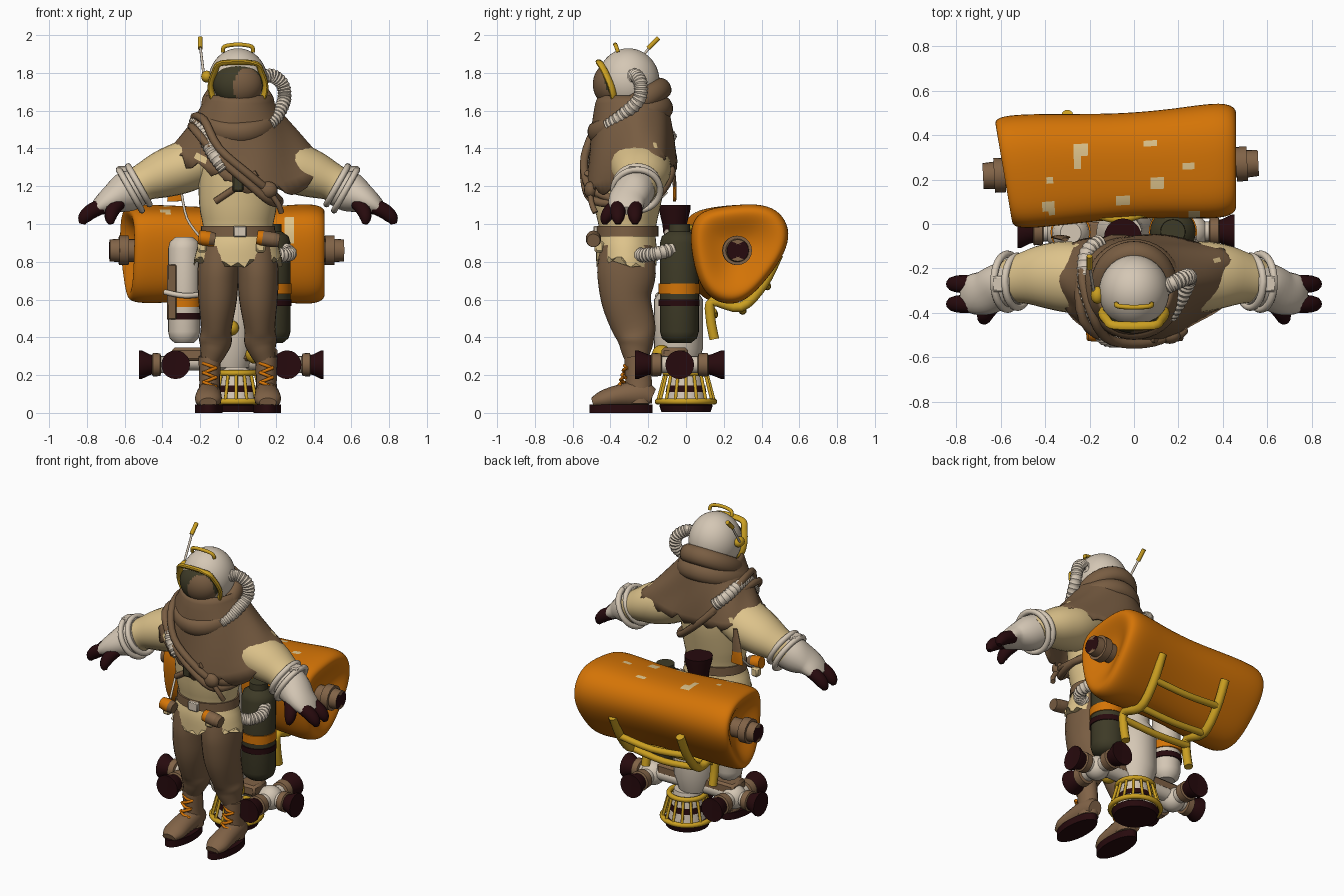
import bpy, bmesh, math, random
from mathutils import Vector, Matrix

random.seed(4)
if "Cube" in bpy.data.objects:
    bpy.data.objects.remove(bpy.data.objects["Cube"])


def material(name, *rgb):
    m = bpy.data.materials.new(name)
    m.use_nodes = True
    m.diffuse_color = (*rgb, 1)
    m.node_tree.nodes["Principled BSDF"].inputs["Base Color"].default_value = (*rgb, 1)
    return m


ORANGE = material("orange canvas", .66, .175, .002)
BROWN = material("brown cloth", .19, .11, .055)
TAN = material("tan leather", .22, .125, .063)
CREAM = material("cream suit", .73, .55, .26)
GREY = material("light grey shell", .66, .57, .46)
MAROON = material("dark maroon rubber", .02, .003, .004)
OLIVE = material("dark olive metal", .048, .043, .02)
YELLOW = material("yellow metal", .6, .35, .015)


def finish(name, bm, mat, angle=40):
    bmesh.ops.recalc_face_normals(bm, faces=bm.faces)
    me = bpy.data.meshes.new(name)
    bm.to_mesh(me)
    bm.free()
    me.materials.append(mat)
    me.shade_smooth()
    me.set_sharp_from_angle(angle=math.radians(angle))
    ob = bpy.data.objects.new(name, me)
    bpy.context.scene.collection.objects.link(ob)
    return ob


def paint(ob, mat, rule):
    ob.data.materials.append(mat)
    for p in ob.data.polygons:
        if rule(p.center):
            p.material_index = len(ob.data.materials) - 1


def spline(pts, steps, closed):
    n, out = len(pts), []
    get = lambda i: pts[i % n] if closed else pts[max(0, min(n - 1, i))]
    for i in range(n if closed else n - 1):
        a, b, c, d = get(i - 1), get(i), get(i + 1), get(i + 2)
        for k in range(steps):
            t = k / steps
            out.append([.5 * (2 * q + (r - p) * t + (2 * p - 5 * q + 4 * r - s) * t * t
                        + (3 * q - p - 3 * r + s) * t ** 3) for p, q, r, s in zip(a, b, c, d)])
    return out if closed else out + [pts[-1]]


def sweep(name, pts, mat, ref=(1, 0, 0), n=16, steps=4, closed=False, rib=0, jag=0):
    """Skin rings (x, y, z, radius, second radius) along a path."""
    pts = spline([(*p, p[3]) if len(p) == 4 else p for p in pts], steps, closed)
    bm, rings, u, m = bmesh.new(), [], Vector(ref), len(pts)
    pos = [Vector(p[:3]) for p in pts]
    for i, p in enumerate(pts):
        nxt = pos[(i + 1) % m] if closed else pos[min(i + 1, m - 1)]
        t = (nxt - pos[i - 1 if closed or i else 0]).normalized()
        u = (u - t * u.dot(t)).normalized()
        v = t.cross(u)
        g = 1 + rib * (i % 2)
        ring = []
        for k in range(n):
            a = math.tau * k / n
            co = pos[i] + u * math.cos(a) * p[3] * g + v * math.sin(a) * p[4] * g
            if jag and i == 0:
                co.z += random.uniform(-jag, jag)
            ring.append(bm.verts.new(co))
        rings.append(ring)
    for i in range(m if closed else m - 1):
        a, b = rings[i], rings[(i + 1) % m]
        for k in range(n):
            bm.faces.new((a[k], a[(k + 1) % n], b[(k + 1) % n], b[k]))
    if not closed:
        bm.faces.new(rings[0])
        bm.faces.new(rings[-1])
    return finish(name, bm, mat)


def tube(name, pts, r, mat, **kw):
    d = Vector(pts[1]) - Vector(pts[0])
    ref = (0, 0, 1) if abs(d.z) < .7 * d.length else (1, 0, 0)
    return sweep(name, [(*p, r) for p in pts], mat, ref=ref, n=10, **kw)


def hose(name, pts, r=.033):
    return tube(name, pts, r, GREY, steps=9, rib=.18)


def ball(name, c, size, mat, seg=24):
    bm = bmesh.new()
    bmesh.ops.create_uvsphere(bm, u_segments=seg, v_segments=seg // 2 + 4, radius=1,
                              matrix=Matrix.LocRotScale(Vector(c), None, Vector(size)))
    return finish(name, bm, mat)


def box(name, c, size, mat):
    bm = bmesh.new()
    bmesh.ops.create_cube(bm, size=1, matrix=Matrix.LocRotScale(Vector(c), None, Vector(size)))
    bmesh.ops.bevel(bm, geom=bm.edges[:], offset=min(size) * .2, segments=1, affect='EDGES')
    return finish(name, bm, mat)


def lathe(name, c, axis, profile, mat, n=20):
    """Turned part from (distance, radius) pairs along an axis."""
    ax = Vector(axis).normalized()
    ref = (1, 0, 0) if abs(ax.z) > .7 else (0, 0, 1)
    return sweep(name, [(*(Vector(c) + ax * d), r) for d, r in profile], mat, ref=ref, n=n, steps=1)


# Suit body, belt and pouches
sweep("suit_torso", [(0, -.315, .8, .235, .16), (0, -.315, .88, .215, .16), (0, -.31, .97, .185, .15),
                     (0, -.31, 1.1, .205, .175), (0, -.3, 1.3, .21, .2), (0, -.29, 1.48, .2, .17),
                     (0, -.28, 1.6, .12, .12)], CREAM, n=40, jag=.035)
sweep("belt", [(0, -.31, .935, .2, .165), (0, -.31, .99, .195, .165)], BROWN, n=32, steps=1)
box("belt_buckle", (.01, -.475, .96), (.07, .03, .06), GREY)
for x, d, mid in ((.1, .12, TAN), (-.21, .09, ORANGE)):
    pouch = lathe("belt_roll", (x, -.49, .93), (1, 0, -.15), ((0, .035), (.03, .04), (d - .03, .04), (d, .035)), BROWN)
    paint(pouch, mid, lambda c: x + .02 < c.x < x + d - .02)
    paint(pouch, ORANGE, lambda c: c.x < x + .035)
    box("belt_pouch", (x + .02, -.46, .88), (.05, .05, .06), CREAM)

# Legs and boots
for s, side in ((1, "left"), (-1, "right")):
    sweep(side + "_trouser", [(s * .09, -.315, .88, .11, .14), (s * .105, -.315, .74, .11, .155),
                              (s * .108, -.317, .6, .102, .132), (s * .115, -.275, .45, .082, .115),
                              (s * .12, -.265, .38, .087, .095), (s * .13, -.265, .33, .072, .08),
                              (s * .145, -.265, .28, .055, .06)], BROWN, n=24)
    sweep(side + "_boot_shaft", [(s * .15, -.25, .05, .06, .07), (s * .15, -.25, .16, .055, .07),
                                 (s * .15, -.262, .3, .06, .065)], TAN)
    sweep(side + "_boot_foot", [(s * .152, -.18, .08, .045, .05), (s * .152, -.24, .1, .06, .07),
                                (s * .155, -.35, .09, .068, .06), (s * .158, -.44, .07, .07, .048),
                                (s * .158, -.495, .055, .045, .025)], TAN)
    sweep(side + "_boot_sole", [(s * .155, -.345, z, .073, .167) for z in (0, .045)], MAROON, n=28, steps=1)
    for k in range(6):
        z, tilt, y = .125 + .025 * k, .014 * (-1) ** k, -.36 + .007 * k
        tube(side + "_boot_lace", [(s * .15 - .035, y + .02, z - tilt), (s * .15, y, z), (s * .15 + .035, y + .02, z + tilt)],
             .009, ORANGE, steps=2)

    # Arms, cuffs, gloves and fingers
    sweep(side + "_sleeve", [(s * .1, -.27, 1.38, .14, .13), (s * .28, -.24, 1.305, .16, .137),
                             (s * .4, -.235, 1.262, .145, .125), (s * .5, -.245, 1.22, .115, .1),
                             (s * .56, -.26, 1.18, .1)], CREAM, ref=(0, 1, 0), n=24)
    sweep(side + "_glove", [(s * .53, -.26, 1.2, .105), (s * .6, -.28, 1.165, .105), (s * .67, -.31, 1.13, .1, .075),
                            (s * .73, -.315, 1.095, .09, .05), (s * .77, -.315, 1.07, .07, .025)], GREY,
          ref=(0, 1, 0), n=20)
    for name, x, z, r in (("inner", .525, 1.205, .115), ("outer", .57, 1.18, .124)):
        c, v = Vector((s * x, -.26, z)), Vector((s * .49, 0, .87))
        loop = [c + v * r * math.cos(k * math.tau / 16) + Vector((0, r * math.sin(k * math.tau / 16), 0)) for k in range(16)]
        tube(f"{side}_{name}_cuff_ring", [tuple(p) for p in loop], .017, GREY, closed=True, steps=2)
    box(side + "_cuff_clasp", (s * .6, -.27, 1.29), (.08, .07, .035), GREY)
    for finger, dy in (("front", -.36), ("rear", -.27)):
        sweep(f"{side}_{finger}_finger", [(s * .72, dy, 1.095, .04), (s * .78, dy, 1.065, .04),
                                          (s * .815, dy, 1.03, .033), (s * .825, dy, 1.0, .015)], MAROON, n=12)
    sweep(side + "_thumb", [(s * .63, -.36, 1.11, .035), (s * .665, -.4, 1.07, .037), (s * .675, -.425, 1.03, .03),
                            (s * .67, -.43, 1.0, .014)], MAROON, n=12)

# Ragged cloak, with worn spots near the hem
bm, rows, cols, grid = bmesh.new(), 12, 64, []
for i in range(rows + 1):
    t, ring = i / rows, []
    for j in range(cols):
        a = math.tau * j / cols
        fold = 1 + .03 * t * math.sin(7 * a + 5 * t)
        rx = (.17 + (.3 if math.cos(a) > 0 else .21) * t ** 1.2) * fold
        low = 1.365 - .19 * max(0, math.cos(a + 1.2)) ** 2 - .05 * max(0, math.sin(a))
        z = 1.68 + (low - 1.68) * t + (random.uniform(-.04, .025) if i == rows else 0)
        y = -.29 + .07 * t * math.cos(a) ** 2 + (.175 + .065 * t ** .6) * fold * math.sin(a)
        ring.append(bm.verts.new((rx * math.cos(a), y, z)))
    grid.append(ring)
for a, b in zip(grid, grid[1:]):
    for j in range(cols):
        bm.faces.new((a[j], a[(j + 1) % cols], b[(j + 1) % cols], b[j]))
cloak = finish("ragged_cloak", bm, BROWN, 60)
paint(cloak, CREAM, lambda c: c.z < 1.42 and abs(c.x) > .15 and random.random() < .035)
paint(cloak, MAROON, lambda c: (Vector((.27, -.46, 1.42)) - c).length < .045)
cloak.modifiers.new("thickness", 'SOLIDIFY').thickness = .012

# Cowl folds around the neck
for name, c, major, minor, tilt in (("upper", (0, -.275, 1.63), .15, .045, .6), ("lower", (0, -.295, 1.55), .175, .05, .4)):
    ring = [(c[0] + major * math.cos(a), c[1] + major * math.sin(a), c[2] + tilt * major * math.sin(a))
            for a in (k * math.tau / 20 for k in range(20))]
    sweep(name + "_cowl_fold", [(*p, minor * 1.25, minor) for p in ring], BROWN, ref=(0, 0, 1), closed=True, steps=2)

# Helmet, visor, rim and fittings
ball("helmet_shell", (0, -.305, 1.755), (.158, .165, .175), GREY, 36)
visor = ball("visor", (0, -.395, 1.74), (.132, .098, .116), OLIVE, 64)
paint(visor, BROWN, lambda c: c.y < -.36 and ((c.x - .05) / .075) ** 2 + ((c.z - 1.725) / .1) ** 2 < 1)
half = [(.085, 1.852), (.122, 1.81), (.145, 1.73), (.125, 1.66), (.06, 1.635)]
rim = half + [(-x, z) for x, z in reversed(half)]
sweep("visor_rim", [(x, -.4 - .33 * (z - 1.65) + 1.4 * x * x, z, .014, .02) for x, z in rim], YELLOW,
      ref=(0, 0, 1), n=10, closed=True)
tube("helmet_handle", [(-.08, -.36, 1.91), (-.07, -.37, 1.94), (0, -.375, 1.95), (.07, -.37, 1.94), (.08, -.36, 1.91)], .011, YELLOW)
ball("radio_mount", (-.165, -.32, 1.78), (.03, .04, .032), YELLOW, 12)
tube("antenna_stem", [(-.18, -.31, 1.78), (-.2, -.19, 1.94)], .007, GREY, steps=1)
tube("antenna_tip", [(-.2, -.2, 1.93), (-.2, -.145, 1.985)], .013, YELLOW, steps=1)
hose("helmet_hose", [(.13, -.29, 1.775), (.18, -.265, 1.785), (.235, -.24, 1.74), (.245, -.25, 1.66), (.21, -.33, 1.58),
                     (.16, -.41, 1.52)])
hose("shoulder_hose", [(-.07, -.52, 1.29), (-.13, -.51, 1.37), (-.17, -.45, 1.45), (-.2, -.35, 1.52), (-.22, -.24, 1.545),
                       (-.21, -.13, 1.51), (-.15, -.08, 1.45)])
hose("waist_hose", [(.17, -.25, .84), (.24, -.22, .835), (.275, -.15, .845), (.24, -.06, .87)])

# Straps, knot and hanging cloth
for k in range(2):
    d = .05 * k
    tube("chest_strap", [(-.18 - d, -.43, 1.55 - d), (-.1, -.525, 1.4 - d), (.06, -.535, 1.26 - d), (.17, -.48, 1.17 - d),
                         (.22, -.3, 1.12), (.12, -.13, 1.17), (-.1, -.07, 1.36), (-.23, -.2, 1.55 - d)],
         .022, BROWN, closed=True)
tube("low_strap", [(-.12, -.47, 1.12), (0, -.5, 1.2), (.1, -.52, 1.27)], .018, BROWN)
ball("strap_knot", (.16, -.505, 1.18), (.05, .035, .045), BROWN, 14)
tube("strap_tail", [(.16, -.51, 1.18), (.21, -.5, 1.11), (.23, -.48, 1.06)], .015, BROWN)
box("chest_radio", (0, -.515, 1.22), (.06, .05, .1), OLIVE)
rag = sweep("hanging_rag", [(-.33, -.06, 1.12, .045, .008), (-.33, -.06, 1.2, .035, .01), (-.31, -.07, 1.34, .015, .008)], BROWN)
paint(rag, ORANGE, lambda c: c.z < 1.21)
tube("waist_cord", [(-.3, -.1, 1.17), (-.27, -.25, 1.03), (-.2, -.42, .93)], .007, GREY)

# Rolled canvas pack: rounded triangular section, drawn in at both ends
section = [(0, 1.06), (.2, 1.1), (.47, 1.12), (.575, .93), (.42, .7), (.27, .55), (.09, .6), (.02, .8)]
stations = [(-.5, .22), (-.53, .5), (-.6, .85), (-.56, 1.01), (-.3, .96), (-.05, .91), (.2, .95), (.4, 1.03),
            (.48, .88), (.43, .5), (.4, .22)]
bm, rings = bmesh.new(), []
for x, k in stations:
    lean = -.17 if x < -.4 else 0
    rings.append([bm.verts.new((x + lean * (y - .25) * k, .25 + .055 * x + (y - .26) * k, .86 + (z - .86) * k))
                  for y, z in section])
for a, b in zip(rings, rings[1:]):
    for j in range(8):
        bm.faces.new((a[j], a[(j + 1) % 8], b[(j + 1) % 8], b[j]))
bm.faces.new(rings[0])
bm.faces.new(rings[-1])
pack = finish("canvas_roll", bm, ORANGE, 180)
pack.modifiers.new("rounding", 'SUBSURF').levels = 3
bpy.context.view_layer.objects.active = pack
bpy.ops.object.modifier_apply(modifier="rounding")
spots = [(-.24, .33), (-.25, .27), (-.38, .2), (-.38, .07), (.08, .36), (.1, .19), (.25, .26), (-.06, .1), (.26, .04)]
paint(pack, CREAM, lambda c: c.z > .9 and any(abs(c.x - x) < .026 and abs(c.y - y) < .022 for x, y in spots))
for name, c, d in (("right_roll_end", (-.5, .225, .86), -1), ("left_roll_end", (.38, .265, .86), 1)):
    end = lathe(name, c, (d, .05 * d, 0), ((0, .06), (.08, .06), (.08, .078), (.13, .078), (.13, .062), (.18, .058), (.18, .035), (.15, .03)), TAN)
    paint(end, MAROON, lambda p: math.hypot(p.y - c[1], p.z - c[2]) < .04)

# Yellow carrying frame
for x in (-.3, .19):
    tube("frame_rail", [(x, .49, .84), (x, .41, .68), (x, .29, .56), (x, .14, .59), (x, .13, .5), (x, .15, .39)], .027, YELLOW)
for y, z in ((.42, .69), (.29, .56), (.14, .54)):
    tube("frame_crossbar", [(-.3, y, z), (-.055, y + .01, z - .02), (.19, y, z)], .021, YELLOW)
tube("frame_top_bar", [(-.22, .06, .98), (-.07, .02, .98), (.08, .06, .98)], .018, YELLOW)

# Tanks and engine core
caps = lambda lo, hi, r: ((lo, r * .6), (lo + .025, r * .9), (lo + .06, r), (hi - .06, r), (hi - .025, r * .9), (hi, r * .55))
lathe("olive_tank", (.175, -.035, 0), (0, 0, 1), (*caps(.37, .96, .103), (1.0, .055)), OLIVE, 28)
lathe("grey_tank", (-.285, -.04, 0), (0, 0, 1), caps(.37, .93, .085), GREY, 28)
for x, r, drop in ((.175, .109, 0), (-.285, .091, .07)):
    for name, z, h, m in (("orange_band", .63, .055, ORANGE), ("dark_band", .565, .035, MAROON)):
        lathe(name, (x, -.037, z - drop), (0, 0, 1), ((0, r), (h, r)), m, 28)
box("tank_plate", (-.35, -.11, .64), (.05, .03, .29), BROWN)
tube("tank_bar", [(-.39, -.12, .64), (-.28, -.15, .62), (-.17, -.1, .63)], .014, GREY)
lathe("engine_core", (-.04, -.04, 0), (0, 0, 1), ((.24, .1), (.34, .13), (.6, .13), (.66, .09), (.97, .075)), GREY, 24)
lathe("intake_funnel", (-.05, -.06, .95), (0, 0, 1), ((0, .06), (.05, .065), (.12, .082), (.15, .085), (.15, .07), (.1, .05)), MAROON)
for c, r in (((-.035, -.17, .45), .04), ((.09, -.13, .31), .05)):
    ball("pressure_ball", c, (r, r, r), YELLOW, 16)
tube("thruster_beam", [(-.34, -.03, .27), (.25, -.03, .27)], .045, GREY, steps=1)
box("engine_block", (-.07, -.06, .31), (.56, .14, .07), TAN)

# Side thrusters: a hub with three flared nozzles each
for x, d, side in ((-.33, -1, "right"), (.26, 1, "left")):
    c = Vector((x, -.033, .255))
    ball(side + "_thruster_hub", c, (.075, .075, .075), GREY)
    for ax, k in (((d, 0, 0), .86), ((0, -1, 0), 1.05), ((0, 1, 0), 1.05)):
        noz = lathe(side + "_thruster_nozzle", c, ax, [(q * k, r) for q, r in (
            (0, .045), (.09, .045), (.095, .06), (.14, .063), (.145, .052), (.16, .055), (.21, .076), (.225, .076),
            (.22, .055), (.18, .03))], GREY)
        paint(noz, TAN, lambda p: .09 * k < (p - c).dot(Vector(ax)) < .145 * k)
        paint(noz, MAROON, lambda p: (p - c).dot(Vector(ax)) > .145 * k)

# Main nozzle skirt and liner inside a yellow cage
cx = -.01
lathe("nozzle_skirt", (cx, 0, 0), (0, 0, 1), ((.005, .13), (.04, .142), (.055, .12)), MAROON, 28)
lathe("nozzle_liner", (cx, 0, 0), (0, 0, 1), ((.05, .115), (.24, .08)), GREY, 28)
lathe("liner_band", (cx, 0, 0), (0, 0, 1), ((.11, .108), (.145, .102)), MAROON, 28)
ring = lambda r, z: [(cx + r * math.cos(k * math.tau / 16), r * math.sin(k * math.tau / 16), z) for k in range(16)]
for r, z in ((.15, .06), (.11, .21)):
    tube("cage_ring", ring(r, z), .016, YELLOW, closed=True, steps=2)
for lo, hi in zip(ring(.15, .06), ring(.11, .21)):
    tube("cage_bar", [lo, hi], .009, YELLOW, steps=1)
